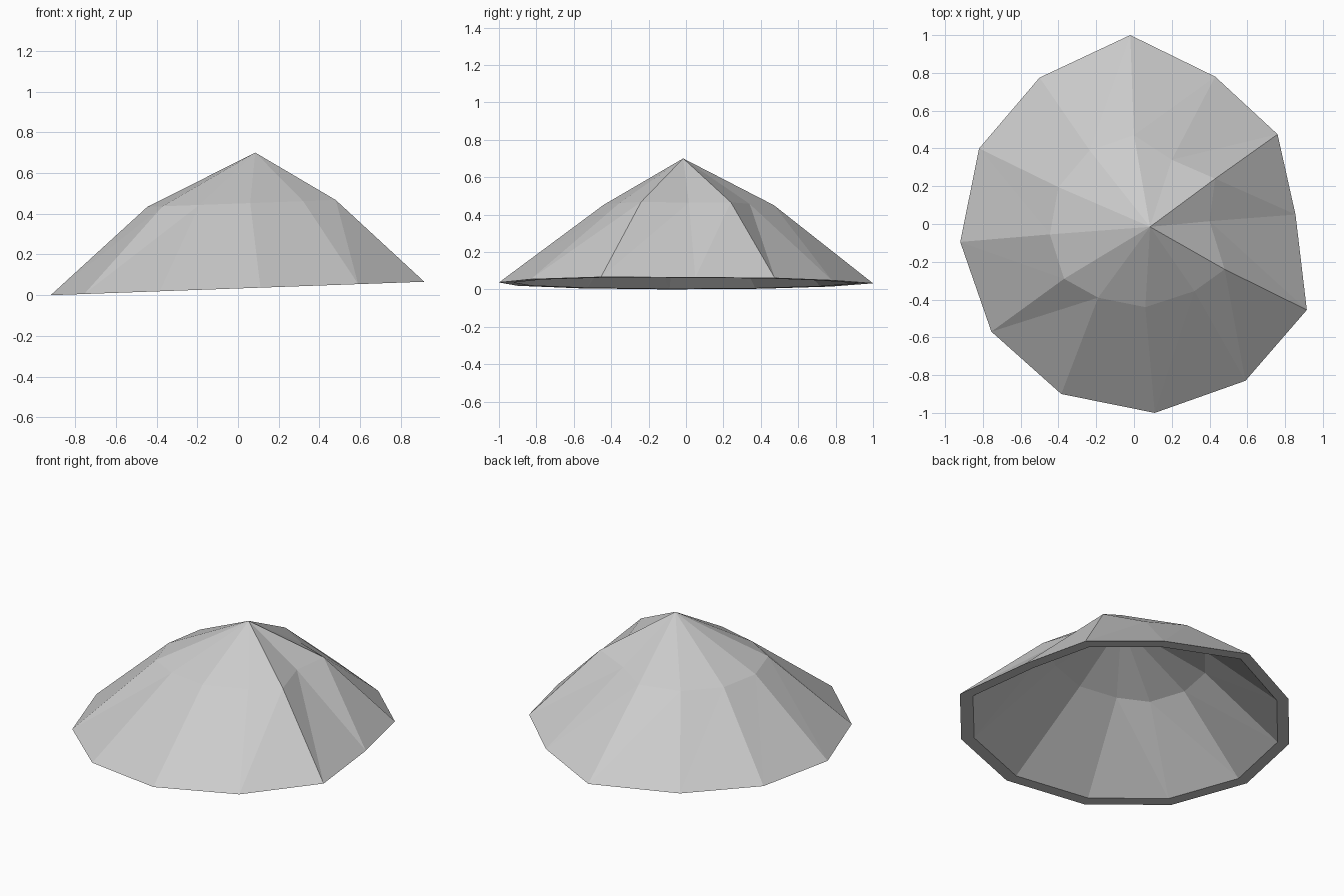
import bpy
import bmesh

cube = bpy.data.objects.get("Cube")
if cube:
    bpy.data.objects.remove(cube, do_unlink=True)

TILT = 0.036  # the whole hat leans slightly towards -x

# Plan outlines of the brim edge and of the fold halfway up
BRIM = [(-.02, 1), (.43, .78), (.76, .475), (.855, .05), (.915, -.455), (.59, -.83),
        (.11, -1), (-.385, -.9), (-.755, -.57), (-.92, -.095), (-.82, .4), (-.5, .775)]
FOLD = [(0, .47), (.2, .34), (.43, .24), (.4, .015), (.48, -.24), (.32, -.355),
        (.06, -.44), (-.19, -.39), (-.37, -.29), (-.445, -.055), (-.4, .195), (-.235, .39)]


def add_ring(bm, outline, height, scale=1.0):
    """Add one tilted ring of vertices."""
    return [bm.verts.new((x * scale, y * scale, height + TILT * x * scale))
            for x, y in outline]


def join_rings(bm, lower, upper):
    """Join two rings with triangles, all split along the same diagonal."""
    for i in range(len(lower)):
        bm.faces.new((lower[i], upper[i - 1], upper[i]))
        bm.faces.new((lower[i], lower[i - 1], upper[i - 1]))


def add_cone(bm, brim, fold, peak):
    """Build one skin of the hat from brim to peak."""
    join_rings(bm, brim, fold)
    tip = bm.verts.new(peak)
    for i in range(len(fold)):
        bm.faces.new((fold[i], fold[i - 1], tip))


bm = bmesh.new()

# Outer skin
outer_brim = add_ring(bm, BRIM, 0.033)
add_cone(bm, outer_brim, add_ring(bm, FOLD, 0.45), (0.085, -0.015, 0.70))

# Inner lining
inner_brim = add_ring(bm, BRIM, 0.033, 0.925)
add_cone(bm, inner_brim, add_ring(bm, FOLD, 0.415, 0.94), (0.08, -0.015, 0.64))

# Flat edge under the brim
for i in range(len(BRIM)):
    bm.faces.new((outer_brim[i], outer_brim[i - 1], inner_brim[i - 1], inner_brim[i]))

bmesh.ops.recalc_face_normals(bm, faces=bm.faces[:])
mesh = bpy.data.meshes.new("conical_hat")
bm.to_mesh(mesh)
bm.free()

hat = bpy.data.objects.new("conical_hat", mesh)
bpy.context.collection.objects.link(hat)

# Plain light grey
grey = bpy.data.materials.new("light_grey")
grey.use_nodes = True
color = (0.6, 0.6, 0.6, 1)
grey.diffuse_color = color
for node in grey.node_tree.nodes:
    if node.type == "BSDF_PRINCIPLED":
        node.inputs["Base Color"].default_value = color
mesh.materials.append(grey)
